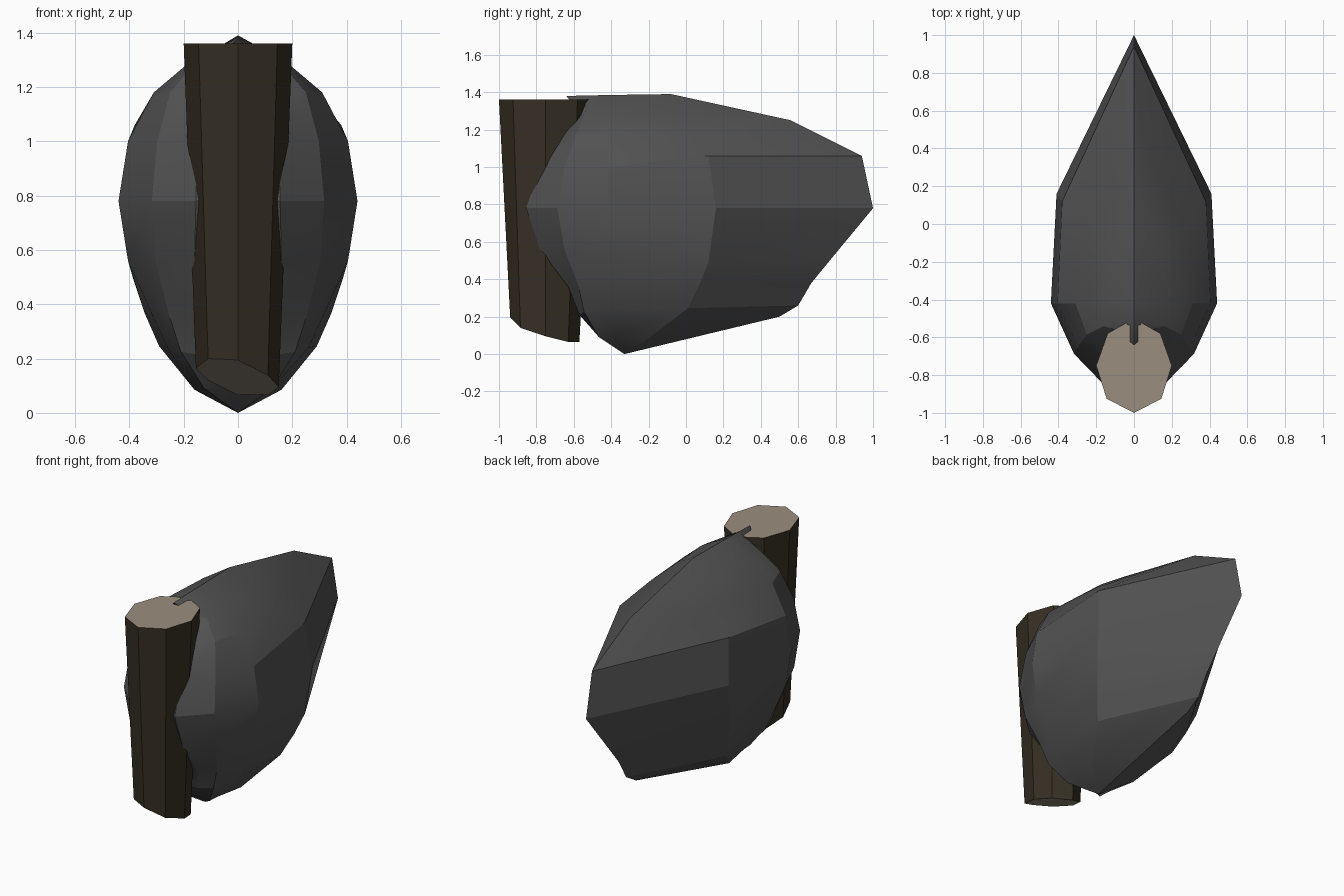
import bpy, bmesh
from mathutils import Vector

if "Cube" in bpy.data.objects:
    bpy.data.objects.remove(bpy.data.objects["Cube"])


def material(name, rgb):
    m = bpy.data.materials.new(name)
    m.diffuse_color = (*rgb, 1)
    m.use_nodes = True
    m.node_tree.nodes["Principled BSDF"].inputs["Base Color"].default_value = m.diffuse_color
    return m


def finish(bm, name, mats):
    bmesh.ops.recalc_face_normals(bm, faces=bm.faces[:])
    me = bpy.data.meshes.new(name)
    bm.to_mesh(me)
    bm.free()
    for m in mats:
        me.materials.append(m)
    ob = bpy.data.objects.new(name, me)
    bpy.context.collection.objects.link(ob)
    return ob


# Stone head: meridian profiles from the bottom point to the top ridge
grip = [(0, -.33, 0), (.08, -.45, .09), (.12, -.57, .21), (.15, -.63, .36), (.16, -.78, .56),
        (.155, -.855, .78), (.15, -.78, 1.0), (.15, -.65, 1.18), (.10, -.56, 1.28), (0, -.64, 1.38)]
side = [(0, -.33, 0), (.13, -.38, .09), (.26, -.42, .24), (.32, -.42, .37), (.405, -.42, .56),
        (.44, -.42, .78), (.405, -.42, 1.0), (.31, -.42, 1.18), (.18, -.42, 1.29), (0, -.42, 1.385)]
cheek = [(0, -.33, 0), (.16, -.20, .085), (.29, .01, .245), (.345, .07, .37), (.385, .12, .49),
         (.41, .16, .78), (.38, .12, 1.06), (.27, -.03, 1.19), (.15, -.13, 1.30), (0, -.08, 1.39)]
blade = [(-.33, 0), (.50, .20), (.60, .26), (.67, .38), (.785, .52),
         (1.0, .78), (.94, 1.06), (.56, 1.25), (.24, 1.32), (-.08, 1.39)]

bm = bmesh.new()
rings = []
for i in range(10):
    g, s, c = Vector(grip[i]), Vector(side[i]), Vector(cheek[i])
    bulge = (g + s) / 2 + Vector((.02, -.05, 0)) * (0 < i < 9)
    half = [g, bulge, s, c]
    pts = [Vector((0, g.y, g.z))] + half + [Vector((0, *blade[i]))]
    pts += [Vector((-p.x, p.y, p.z)) for p in reversed(half)]
    rings.append([bm.verts.new(p) for p in pts])
for a, b in zip(rings, rings[1:]):
    for j in range(10):
        k = (j + 1) % 10
        bm.faces.new((a[j], a[k], b[k], b[j]))
bmesh.ops.remove_doubles(bm, verts=bm.verts[:], dist=.001)
bmesh.ops.dissolve_degenerate(bm, edges=bm.edges[:], dist=.001)
stone = finish(bm, "stone_head", [material("stone", (.085, .085, .085))])
bpy.context.view_layer.objects.active = stone
stone.select_set(True)
bpy.ops.object.shade_smooth_by_angle(angle=.35)

# Wooden handle: tapered octagon with a slanted cut at the bottom
top = [(0, -1), (.145, -.925), (.2, -.75), (.14, -.58), (0, -.50),
       (-.14, -.58), (-.2, -.75), (-.145, -.925)]
low = [(0, -.94, .195), (.11, -.885, .14), (.15, -.75, .095), (.11, -.63, .065),
       (0, -.57, .065), (-.11, -.63, .12), (-.155, -.75, .165), (-.11, -.885, .20)]
bm = bmesh.new()
t = [bm.verts.new((x, y, 1.36)) for x, y in top]
b = [bm.verts.new(p) for p in low]
for j in range(8):
    k = (j + 1) % 8
    bm.faces.new((b[j], b[k], t[k], t[j]))
bm.faces.new(t).material_index = 1
bm.faces.new(b[::-1]).material_index = 1
finish(bm, "wooden_handle", [material("bark", (.037, .029, .018)),
                             material("cut_wood", (.33, .27, .21))])
